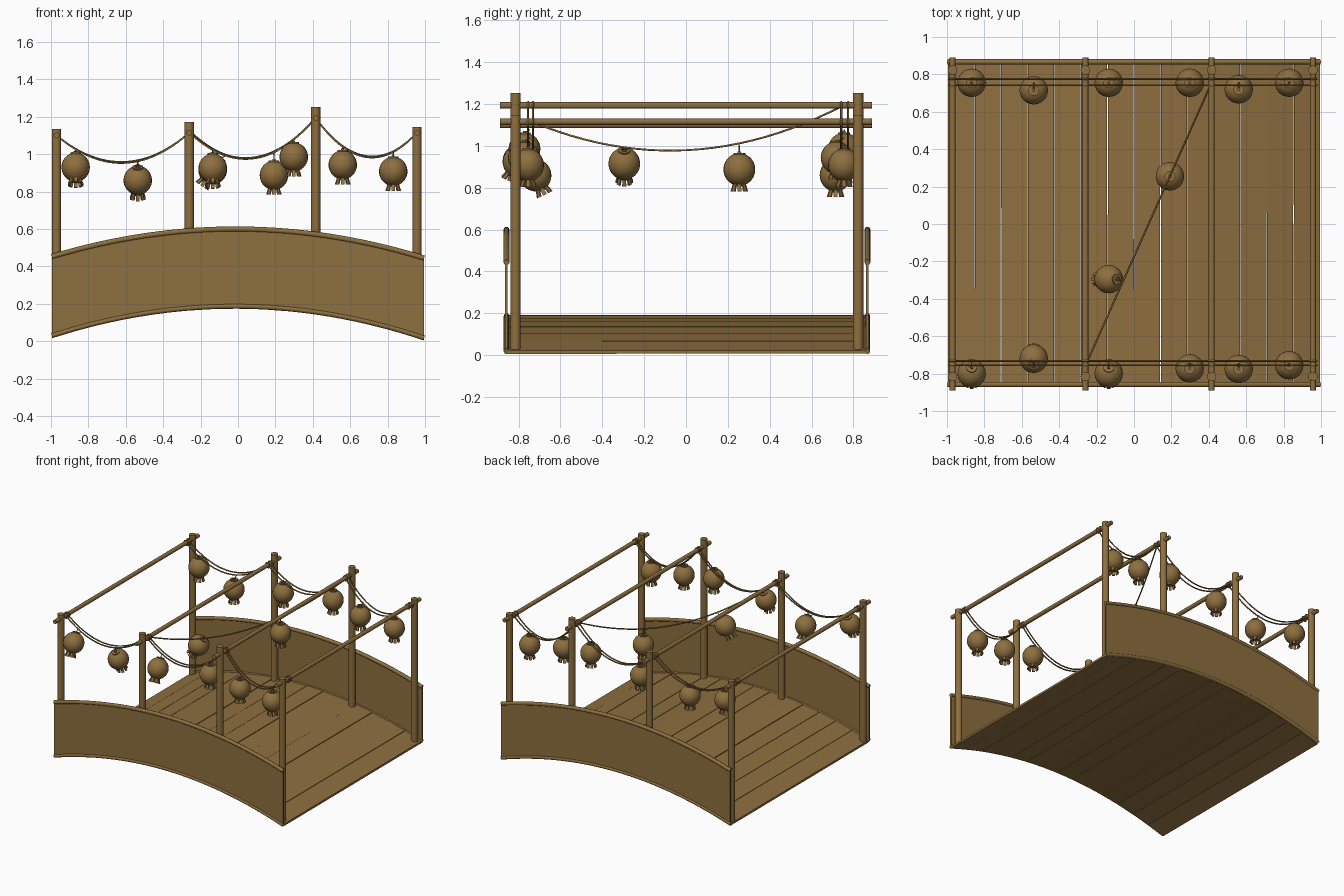
import bpy, math, random
from mathutils import Vector, Matrix, Euler

if "Cube" in bpy.data.objects:
    bpy.data.objects.remove(bpy.data.objects["Cube"])
random.seed(4)

wood = bpy.data.materials.new("warm_wood")
wood.diffuse_color = (0.27, 0.16, 0.05, 1)
wood.use_nodes = True
wood.node_tree.nodes["Principled BSDF"].inputs["Base Color"].default_value = wood.diffuse_color


def add_mesh(name, verts, faces, smooth=False):
    me = bpy.data.meshes.new(name)
    me.from_pydata(verts, [], faces)
    me.materials.append(wood)
    ob = bpy.data.objects.new(name, me)
    bpy.context.collection.objects.link(ob)
    if smooth:
        me.shade_smooth()
        me.set_sharp_from_angle(angle=math.radians(40))
    return ob


def lathe(profile, n):
    """Verts and faces of an (r, z) profile turned about z, ends closed."""
    vs = [(r * math.cos(2 * math.pi * i / n), r * math.sin(2 * math.pi * i / n), z)
          for r, z in profile for i in range(n)]
    fs = [(k * n + i, k * n + (i + 1) % n, (k + 1) * n + (i + 1) % n, (k + 1) * n + i)
          for k in range(len(profile) - 1) for i in range(n)]
    fs.append(tuple(reversed(range(n))))
    fs.append(tuple(range(len(vs) - n, len(vs))))
    return vs, fs


def tube(name, pts, r, res=2):
    cu = bpy.data.curves.new(name, 'CURVE')
    cu.dimensions = '3D'
    cu.bevel_depth, cu.bevel_resolution, cu.use_fill_caps = r, res, True
    sp = cu.splines.new('POLY')
    sp.points.add(len(pts) - 1)
    for p, co in zip(sp.points, pts):
        p.co = (*co, 1)
    cu.materials.append(wood)
    ob = bpy.data.objects.new(name, cu)
    bpy.context.collection.objects.link(ob)
    return ob


def rod(name, a, b, r, n=20):
    a, b = Vector(a), Vector(b)
    ob = add_mesh(name, *lathe([(r, 0), (r, (b - a).length)], n), smooth=True)
    ob.matrix_world = Matrix.Translation(a) @ (b - a).to_track_quat('Z', 'Y').to_matrix().to_4x4()
    return ob


# Arched heights along the bridge
def low(x):
    return 0.187 - 0.165 * x * x - 0.006 * x


def high(x):
    return 0.599 - 0.153 * x * x - 0.004 * x


# Deck planks with thin uneven gaps
N = 14
for i in range(N):
    a, b = -0.995 + 1.99 * i / N, -0.995 + 1.99 * (i + 1) / N
    g = [random.uniform(0.0003, 0.0025) for _ in range(4)]
    lift = random.uniform(-0.002, 0.002)
    corners = [(a + g[0], -0.855), (b - g[1], -0.855), (b - g[2], 0.862), (a + g[3], 0.862)]
    vs = [(x, y, low(x) + d + lift) for d in (-0.012, 0.004) for x, y in corners]
    add_mesh(f"deck_plank_{i+1}", vs, [(3, 2, 1, 0), (4, 5, 6, 7), (0, 1, 5, 4),
                                       (1, 2, 6, 5), (2, 3, 7, 6), (3, 0, 4, 7)])

# Side panels with rounded trim along both edges
xs = [-0.995 + 1.99 * i / 32 for i in range(33)]
for side, y in (("front", -0.858), ("back", 0.867)):
    n = len(xs)
    vs = [(x, y + d, f(x)) for d in (-0.006, 0.006) for f in (low, high) for x in xs]
    fs = []
    for i in range(n - 1):
        A, B, C, D = i, n + i, 2 * n + i, 3 * n + i
        fs += [(A, A + 1, B + 1, B), (C, D, D + 1, C + 1),
               (B, B + 1, D + 1, D), (A, C, C + 1, A + 1)]
    fs += [(0, n, 3 * n, 2 * n), (n - 1, 3 * n - 1, 4 * n - 1, 2 * n - 1)]
    add_mesh(side + "_panel", vs, fs)
    tube(side + "_top_rail", [(x, y, high(x)) for x in xs], 0.0145)
    tube(side + "_bottom_rail", [(x, y, low(x)) for x in xs], 0.0135)

# Posts, cross beams and rope loops: (x, post top, beam height)
posts = [(-0.97, 1.135, 1.10), (-0.26, 1.173, 1.115), (0.415, 1.253, 1.193), (0.957, 1.145, 1.115)]
strands = {"front": (-0.755, -0.732), "back": (0.742, 0.775)}
for k, (x, top, zb) in enumerate(posts, 1):
    for side, y in (("front", -0.815), ("back", 0.823)):
        rod(f"{side}_post_{k}", (x, y, low(x) - 0.005), (x, y, top), 0.025)
        for j, ry in enumerate(strands[side]):
            bpy.ops.mesh.primitive_torus_add(location=(x, ry, zb - 0.002), rotation=(math.pi / 2, 0, 0),
                                             major_radius=0.019, minor_radius=0.005,
                                             major_segments=20, minor_segments=8)
            ob = bpy.context.object
            ob.name = f"{side}_rope_loop_{k}_{j+1}"
            ob.data.materials.append(wood)
            ob.data.shade_smooth()
    rod(f"cross_beam_{k}", (x, -0.89, zb), (x, 0.89, zb), 0.0155, 16)


# Sagging ropes: doubled along each side, single on the diagonal
def sag_point(a, b, sag, t):
    p = Vector(a).lerp(Vector(b), t)
    p.z -= 4 * sag * t * (1 - t)
    return p


def rope(name, a, b, sag):
    tube(name, [sag_point(a, b, sag, t / 24) for t in range(25)], 0.005, 1)


sags = (0.155, 0.178, 0.17)
for k in range(3):
    (xa, _, za), (xb, _, zb) = posts[k], posts[k + 1]
    for side, ys in strands.items():
        for j, y in enumerate(ys):
            rope(f"{side}_rope_{k+1}_{j+1}", (xa, y, za), (xb, y, zb), sags[k] - 0.006 * j)
diag = ((-0.25, -0.735, 1.115), (0.41, 0.745, 1.19), 0.173)
rope("diagonal_rope", *diag)

# Lantern mesh: round body, cap, bottom collar and a fringe of tabs
R, H = 0.076, 0.078
prof = [(R * math.cos(a), H * math.sin(a)) for a in
        [math.radians(-68 + 136 * i / 14) for i in range(15)]]
prof = [(0.024, -0.082)] + prof + [(0.029, 0.080), (0.016, 0.080), (0.016, 0.074), (0.008, 0.074), (0.008, 0.086)]
lv, lf = lathe(prof, 24)
for i in range(8):
    rot = Matrix.Rotation(2 * math.pi * i / 8, 4, 'Z')
    base = len(lv)
    for r, w, z in ((0.027, 0.008, -0.068), (0.038, 0.010, -0.104)):
        for dr, s in ((-0.004, -1), (0.004, -1), (0.004, 1), (-0.004, 1)):
            lv.append(tuple(rot @ Vector((r + dr, s * w, z))))
    lf += [tuple(base + q for q in f) for f in
           ((0, 1, 2, 3), (7, 6, 5, 4), (0, 4, 5, 1), (1, 5, 6, 2), (2, 6, 7, 3), (3, 7, 4, 0))]
master = add_mesh("lantern", lv, lf, smooth=True)
lantern_mesh = master.data
bpy.data.objects.remove(master)


def lantern(name, pos, anchor, tilt=(0, 0, 0)):
    ob = bpy.data.objects.new(name, lantern_mesh)
    bpy.context.collection.objects.link(ob)
    ob.location, ob.rotation_euler = pos, tilt
    top = Vector(pos) + Euler(tilt).to_matrix() @ Vector((0, 0, 0.078))
    tube(name + "_hanger", [top, anchor], 0.003, 1)


# Side lanterns: (x, z, span, front y, front tilt, back y)
rows = [(-0.868, 0.930, 0, -0.80, -0.45, 0.755), (-0.536, 0.860, 0, -0.72, 0.45, 0.715),
        (-0.135, 0.925, 1, -0.80, -0.45, 0.755), (0.298, 0.985, 1, -0.772, 0, 0.755),
        (0.56, 0.943, 2, -0.775, 0, 0.72), (0.83, 0.908, 2, -0.755, 0, 0.755)]
for i, (x, z, k, yf, tilt, yb) in enumerate(rows, 1):
    (xa, _, za), (xb, _, zb) = posts[k], posts[k + 1]
    t = (x - xa) / (xb - xa)
    for side, y, ry, tl in (("front", yf, -0.745, tilt), ("back", yb, 0.757, 0)):
        anchor = sag_point((xa, ry, za), (xb, ry, zb), sags[k], t)
        lantern(f"{side}_lantern_{i}", (x, y, z), anchor, (tl, 0, 0))

# Lanterns on the diagonal rope
lantern("middle_lantern_1", (0.192, 0.255, 0.887), sag_point(*diag, 0.668))
lantern("middle_lantern_2", (-0.135, -0.295, 0.915), sag_point(*diag, 0.29), (0, 0.6, 0))
